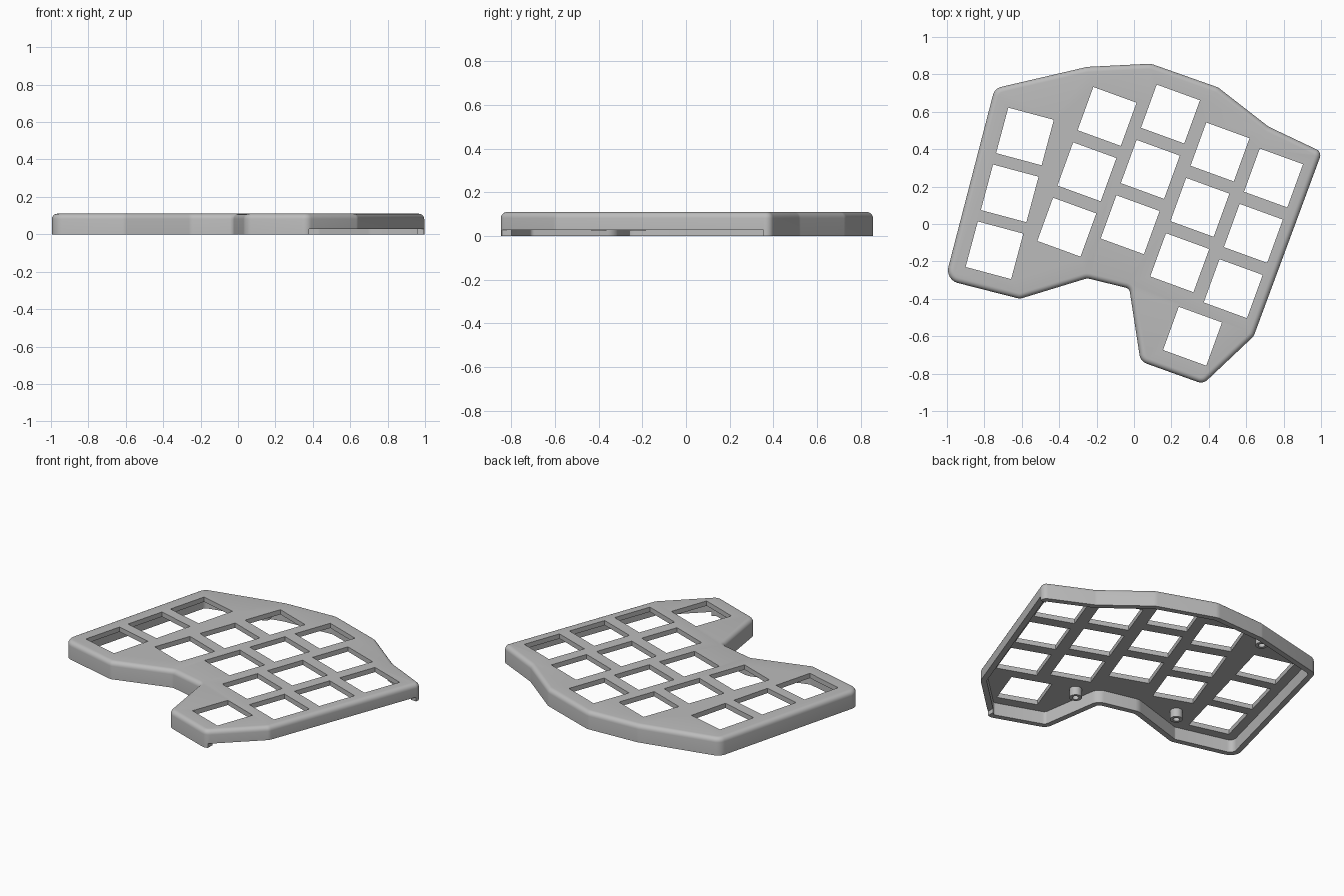
import bpy, bmesh, math
from mathutils import Vector

if "Cube" in bpy.data.objects:
    bpy.data.objects.remove(bpy.data.objects["Cube"])

HEIGHT, WALL, ROUND, CEILING = 0.11, 0.04, 0.028, 0.08

grey = bpy.data.materials.new("matte_grey")
grey.use_nodes = True
grey.diffuse_color = (0.5, 0.5, 0.5, 1)
grey.node_tree.nodes["Principled BSDF"].inputs["Base Color"].default_value = (0.5, 0.5, 0.5, 1)


def rounded(corners, steps=6):
    """Turn (x, y, radius) corners into a counter-clockwise outline with arcs."""
    out = []
    for i, (x, y, r) in enumerate(corners):
        p = Vector((x, y))
        if not r:
            out.append(p)
            continue
        a = (Vector(corners[i - 1][:2]) - p).normalized()
        b = (Vector(corners[(i + 1) % len(corners)][:2]) - p).normalized()
        half = a.angle(b) / 2
        c = p + (a + b).normalized() * r / math.sin(half)
        start = p + a * r / math.tan(half) - c
        sweep = (math.pi - 2 * half) * (1 if a.cross(b) < 0 else -1)
        for k in range(steps + 1):
            t = sweep * k / steps
            out.append(c + Vector((start.x * math.cos(t) - start.y * math.sin(t),
                                   start.x * math.sin(t) + start.y * math.cos(t))))
    return out


def inset(pts, d):
    """Move a counter-clockwise outline inwards by d, with mitred corners."""
    out = []
    for i, p in enumerate(pts):
        a = (p - pts[i - 1]).normalized()
        b = (pts[(i + 1) % len(pts)] - p).normalized()
        na, nb = Vector((-a.y, a.x)), Vector((-b.y, b.x))
        out.append(p + (na + nb) * d / (1 + na.dot(nb)))
    return out


def loft(name, layers):
    """Closed solid through stacked (outline, z) layers."""
    bm = bmesh.new()
    rings = [[bm.verts.new((p[0], p[1], z)) for p in pts] for pts, z in layers]
    for lo, hi in zip(rings, rings[1:]):
        for i in range(len(lo)):
            bm.faces.new((lo[i - 1], lo[i], hi[i], hi[i - 1]))
    bm.faces.new(rings[0][::-1])
    bm.faces.new(rings[-1])
    bmesh.ops.recalc_face_normals(bm, faces=bm.faces)
    me = bpy.data.meshes.new(name)
    bm.to_mesh(me)
    bm.free()
    ob = bpy.data.objects.new(name, me)
    bpy.context.collection.objects.link(ob)
    me.materials.append(grey)
    return ob


def cut(target, cutter):
    bpy.context.view_layer.objects.active = target
    mod = target.modifiers.new("cut", 'BOOLEAN')
    mod.operation, mod.solver, mod.object = 'DIFFERENCE', 'EXACT', cutter
    bpy.ops.object.modifier_apply(modifier=mod.name)
    bpy.data.objects.remove(cutter)


def smooth(ob):
    bpy.ops.object.select_all(action='DESELECT')
    ob.select_set(True)
    bpy.context.view_layer.objects.active = ob
    bpy.ops.object.shade_smooth_by_angle(angle=math.radians(30))


# Case shell: outline with a rounded top edge
outline = rounded([
    (-0.745, 0.725, .06), (-1.01, -0.298, .07), (-0.61, -0.40, .05), (-0.25, -0.29, .05),
    (-0.025, -0.345, .03), (0.035, -0.735, .06), (0.37, -0.855, .05), (0.64, -0.60, .05),
    (1.005, 0.385, .035), (0.72, 0.52, .08), (0.45, 0.73, .08), (0.09, 0.857, .08),
    (-0.25, 0.84, .08)])
layers = [(outline, 0)]
for k in range(6):
    t = math.pi / 2 * k / 5
    layers.append((inset(outline, ROUND * (1 - math.cos(t))), HEIGHT - ROUND + ROUND * math.sin(t)))
case = loft("case_shell", layers)

# Hollow underside
hollow = inset(outline, WALL - 0.006)
cut(case, loft("hollow_cutter", [(hollow, -0.1), (hollow, CEILING)]))

# Lowered opening along the straight side wall
side = [(0.38, -1), (1.1, -1), (1.1, 0.355), (0.85, 0.355), (0.5, -0.55), (0.38, -0.7)]
cut(case, loft("side_cutter", [(side, -0.1), (side, 0.027)]))

# Key openings: first centre, tilt, size and count of each column
columns = [(-0.583, 0.468, -15, 0.252, 3), (-0.144, 0.575, -20, 0.246, 3),
           (0.195, 0.588, -20, 0.246, 3), (0.46, 0.385, -20, 0.246, 3),
           (0.746, 0.246, -20, 0.246, 3), (0.313, -0.60, -20, 0.246, 1)]
for x, y, tilt, size, count in columns:
    a = math.radians(tilt)
    right, up = Vector((math.cos(a), math.sin(a))), Vector((-math.sin(a), math.cos(a)))
    for row in range(count):
        c = Vector((x, y)) - up * 0.315 * row
        sq = [c + (right * i + up * j) * size / 2 for i, j in ((-1, -1), (1, -1), (1, 1), (-1, 1))]
        cut(case, loft("key_cutter", [(sq, 0.05), (sq, 0.2)]))
smooth(case)


# Screw posts under the plate, each with a blind hole
def circle(x, y, r, n=24):
    return [(x + r * math.cos(k * math.tau / n), y + r * math.sin(k * math.tau / n)) for k in range(n)]


for i, (x, y) in enumerate([(-0.33, 0.74), (0.10, -0.40), (-0.50, -0.22)]):
    outer, inner = circle(x, y, 0.036), circle(x, y, 0.019)
    post = loft("screw_post_%d" % (i + 1), [(outer, 0.025), (outer, CEILING + 0.005)])
    cut(post, loft("post_cutter", [(inner, 0), (inner, 0.07)]))
    smooth(post)
